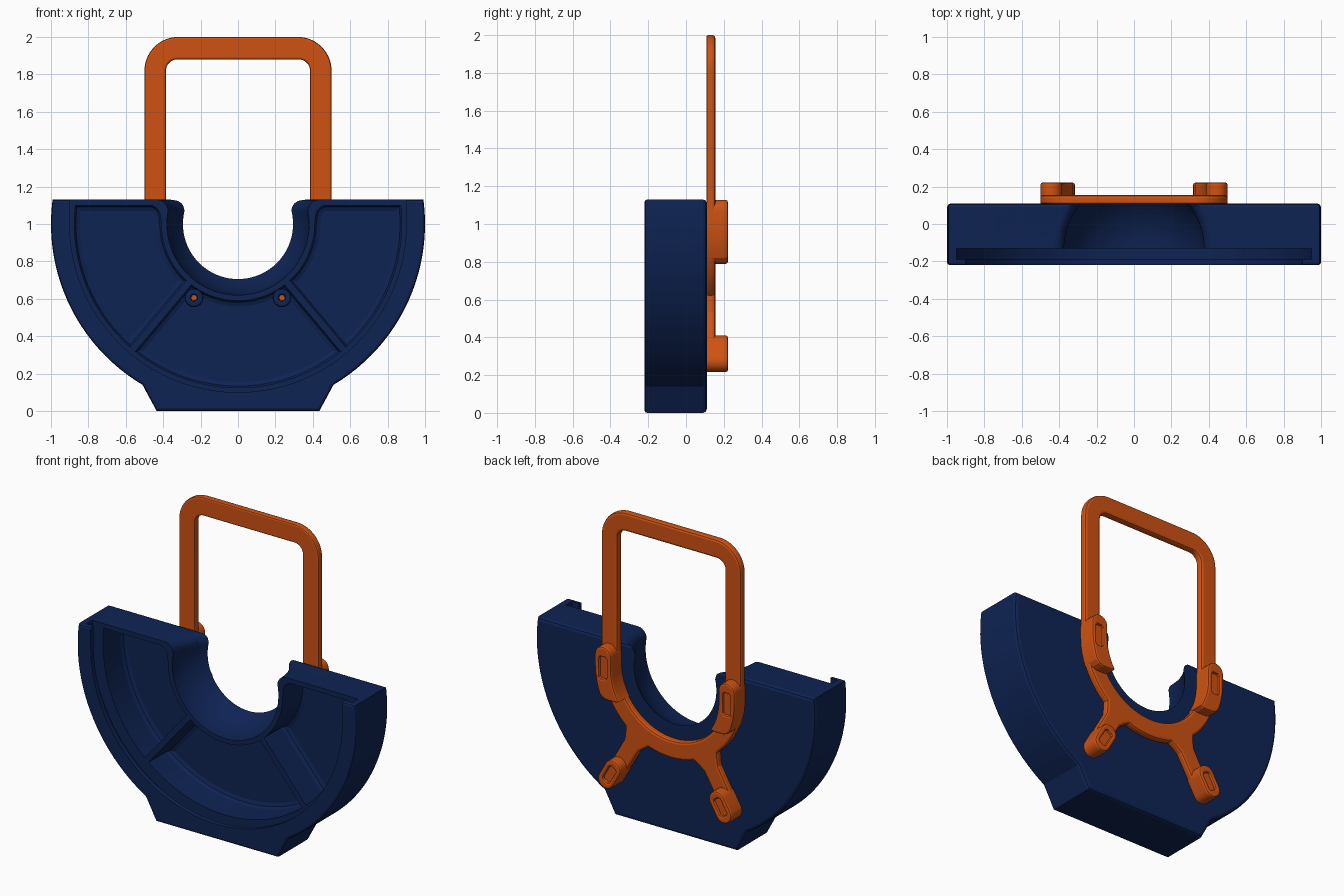
import bpy, bmesh, math
from math import radians, sin, cos, sqrt, asin, degrees

if "Cube" in bpy.data.objects:
    bpy.data.objects.remove(bpy.data.objects["Cube"])


def material(name, rgb):
    m = bpy.data.materials.new(name)
    m.diffuse_color = (*rgb, 1)
    m.use_nodes = True
    m.node_tree.nodes["Principled BSDF"].inputs["Base Color"].default_value = m.diffuse_color
    return m


NAVY = material("navy plastic", (0.0045, 0.017, 0.088))
ORANGE = material("orange plastic", (0.62, 0.085, 0.006))
CZ = 1.0  # height of the common arc centre


def arc(cx, cz, r, a0, a1, step=5):
    n = max(2, math.ceil(abs(a1 - a0) / step))
    return [(cx + r * cos(radians(a0 + (a1 - a0) * i / n)),
             cz + r * sin(radians(a0 + (a1 - a0) * i / n))) for i in range(n + 1)]


def mirror(pts, s):
    return [(s * x, z) for x, z in pts]


def radial(angle, pts):
    """Local (along, across) points to x, z along a ray from the arc centre."""
    c, s = cos(radians(angle)), sin(radians(angle))
    return [(u * c - v * s, CZ + u * s + v * c) for u, v in pts]


def orient(pts, ccw):
    area = sum(p[0] * q[1] - q[0] * p[1] for p, q in zip(pts, pts[1:] + pts[:1]))
    return pts if (area > 0) == ccw else pts[::-1]


def inset(pts, d):
    out, n = [], len(pts)
    for i in range(n):
        a, b, c = pts[i - 1], pts[i], pts[(i + 1) % n]
        l1, l2 = math.dist(a, b), math.dist(b, c)
        n1 = (-(b[1] - a[1]) / l1, (b[0] - a[0]) / l1)
        n2 = (-(c[1] - b[1]) / l2, (c[0] - b[0]) / l2)
        k = d / max(0.3, 1 + n1[0] * n2[0] + n1[1] * n2[1])
        out.append((b[0] + k * (n1[0] + n2[0]), b[1] + k * (n1[1] + n2[1])))
    return out


def loft(name, layers, mat):
    """Closed solid through layers of (y, loops of x, z points)."""
    bm = bmesh.new()
    rows = [[[bm.verts.new((x, y, z)) for x, z in lp] for lp in loops] for y, loops in layers]
    for ra, rb in zip(rows, rows[1:]):
        for la, lb in zip(ra, rb):
            for i in range(len(la)):
                j = (i + 1) % len(la)
                bm.faces.new((la[i], la[j], lb[j], lb[i]))
    for row in (rows[0], rows[-1]):
        edges = [bm.edges.get((lp[i - 1], lp[i])) for lp in row for i in range(len(lp))]
        bmesh.ops.triangle_fill(bm, edges=edges, use_beauty=True)
    bmesh.ops.recalc_face_normals(bm, faces=bm.faces)
    me = bpy.data.meshes.new(name)
    bm.to_mesh(me)
    bm.free()
    me.materials.append(mat)
    ob = bpy.data.objects.new(name, me)
    bpy.context.collection.objects.link(ob)
    return ob


def prism(name, loops, y0, y1, mat, front=0.0, back=0.0):
    """Extruded outline (first loop) with holes and rounded front / back rims."""
    loops = [orient(lp, i == 0) for i, lp in enumerate(loops)]
    layers = []
    for y, b, s in ((y0, front, 1), (y1, back, -1)):
        ring = [(y + s * b * (1 - sin(radians(t))),
                 [inset(lp, b * (1 - cos(radians(t)))) for lp in loops])
                for t in (90, 45, 0)] if b else [(y, loops)]
        layers += ring if s == 1 else ring[::-1]
    return loft(name, layers, mat)


def cut(ob, cutter):
    m = ob.modifiers.new("cut", "BOOLEAN")
    m.operation, m.solver, m.object = "DIFFERENCE", "EXACT", cutter
    bpy.context.view_layer.objects.active = ob
    bpy.ops.object.modifier_apply(modifier=m.name)
    bpy.data.objects.remove(cutter)


# Half-round housing with a flat foot
top = degrees(asin(0.13))
outline = (arc(0, CZ, 1, 180 - top, 239.3, 3) + [(-0.435, 0), (0.435, 0)]
           + arc(0, CZ, 1, 300.7, 360 + top, 3))
body = prism("housing", [outline], -0.22, 0.11, NAVY, 0.015, 0.02)

# Lid slot, open at the top, behind a narrower front lip
for r, ya, yb in ((0.95, -0.19, -0.13), (0.90, -0.4, -0.16)):
    slot = [(r, 1.4), (-r, 1.4)] + arc(0, CZ, r, 180, 360, 3)
    cut(body, prism("slot_cutter", [slot], ya, yb, NAVY))


# Bowl-shaped neck opening with rounded top corners
def neck(r):
    a = degrees(asin(0.07 / r))
    x = r * cos(radians(a))
    corner = arc(x + 0.06, 1.07, 0.06, 180, 90, 15)[1:] + [(x + 0.06, 1.4)]
    return arc(0, CZ, r, 180 - a, 360 + a, 4) + corner + mirror(corner, -1)[::-1]


ys = [-0.4] + [-0.13 + 0.27 * i / 12 for i in range(13)]
cut(body, loft("neck_cutter",
               [(y, [neck(sqrt(0.38 ** 2 - max(0, y + 0.13) ** 2))]) for y in ys], NAVY))

# Three front pockets separated by radial ribs
RI, RO, RIB = 0.41, 0.875, 0.018
gi, go = degrees(asin(RIB / RI)), degrees(asin(RIB / RO))
middle = arc(0, CZ, RO, -130 + go, -50 - go, 3) + arc(0, CZ, RI, -50 - gi, -130 + gi, 4)
side = (arc(0, CZ, RO, -50 + go, degrees(asin(0.10 / RO)), 3)
        + arc(0.475, 1.04, 0.06, 90, 170, 16) + arc(0, CZ, RI, 0, -50 + gi, 4))
for pocket in (middle, side, mirror(side, -1)):
    cut(body, prism("pocket_cutter", [pocket], -0.16, 0.075, NAVY, 0, 0.03))

# Screw bosses with orange pins
for s, label in ((1, "right"), (-1, "left")):
    bx, bz = s * 0.235, 0.605
    prism(f"screw_boss_{label}", [arc(bx, bz, 0.05, 0, 345, 15), arc(bx, bz, 0.016, 0, 330, 30)],
          0.02, 0.09, NAVY, 0.012)
    prism(f"screw_pin_{label}", [arc(bx, bz, 0.017, 0, 300, 60)], 0.03, 0.085, ORANGE)

# Carrying frame: handle loop, ring and two splayed legs
leg = ([(0.53, -0.075), (0.57, -0.058)] + arc(0.84, 0, 0.055, -90, 90, 15)
       + [(0.57, 0.058), (0.53, 0.075)])
outer = (arc(0.32, 1.82, 0.18, 0, 90) + arc(-0.32, 1.82, 0.18, 90, 180)
         + arc(0, CZ, 0.5, 180, 229) + radial(240, leg) + arc(0, CZ, 0.5, 251, 289)
         + radial(300, leg) + arc(0, CZ, 0.5, 311, 360))
inner = (arc(0.325, 1.82, 0.06, 0, 90, 10) + arc(-0.325, 1.82, 0.06, 90, 180, 10)
         + arc(0, CZ, 0.385, 180, 360))
prism("handle_frame", [outer, inner], 0.108, 0.155, ORANGE, 0.01, 0.015)


# Raised pads with a shallow slot
def slot_shape(u, v, hu, hv, c=0.01):
    return [(u + a, v + b) for a, b in (
        (hu, hv - c), (hu - c, hv), (c - hu, hv), (-hu, hv - c),
        (-hu, c - hv), (c - hu, -hv), (hu - c, -hv), (hu, c - hv))]


upper = (arc(0.4425, 1.07, 0.0575, 180, 0, 15) + arc(0, CZ, 0.5, 0, -21)
         + [(0.447, 0.80), (0.42, 0.789), (0.35, 0.789), (0.328, 0.80)]
         + arc(0, CZ, 0.385, -27, 0))
lower = radial(300, arc(0.84, 0, 0.057, -90, 90, 15) + arc(0.747, 0, 0.057, 90, 270, 15))
pads = (("upper_pad", upper, slot_shape(0.443, 0.99, 0.026, 0.07)),
        ("lower_pad", lower, radial(300, slot_shape(0.793, 0, 0.055, 0.026))))
for s, label in ((1, "right"), (-1, "left")):
    for name, shape, hole in pads:
        shape, hole = mirror(shape, s), mirror(hole, s)
        prism(f"{name}_{label}", [shape, hole], 0.11, 0.222, ORANGE, 0, 0.012)
        prism(f"{name}_slot_floor_{label}", [hole], 0.13, 0.205, ORANGE)

# Smooth the curves and keep the edges crisp
for ob in bpy.context.scene.objects:
    ob.select_set(True)
    bpy.context.view_layer.objects.active = ob
bpy.ops.object.shade_smooth_by_angle(angle=radians(20))
